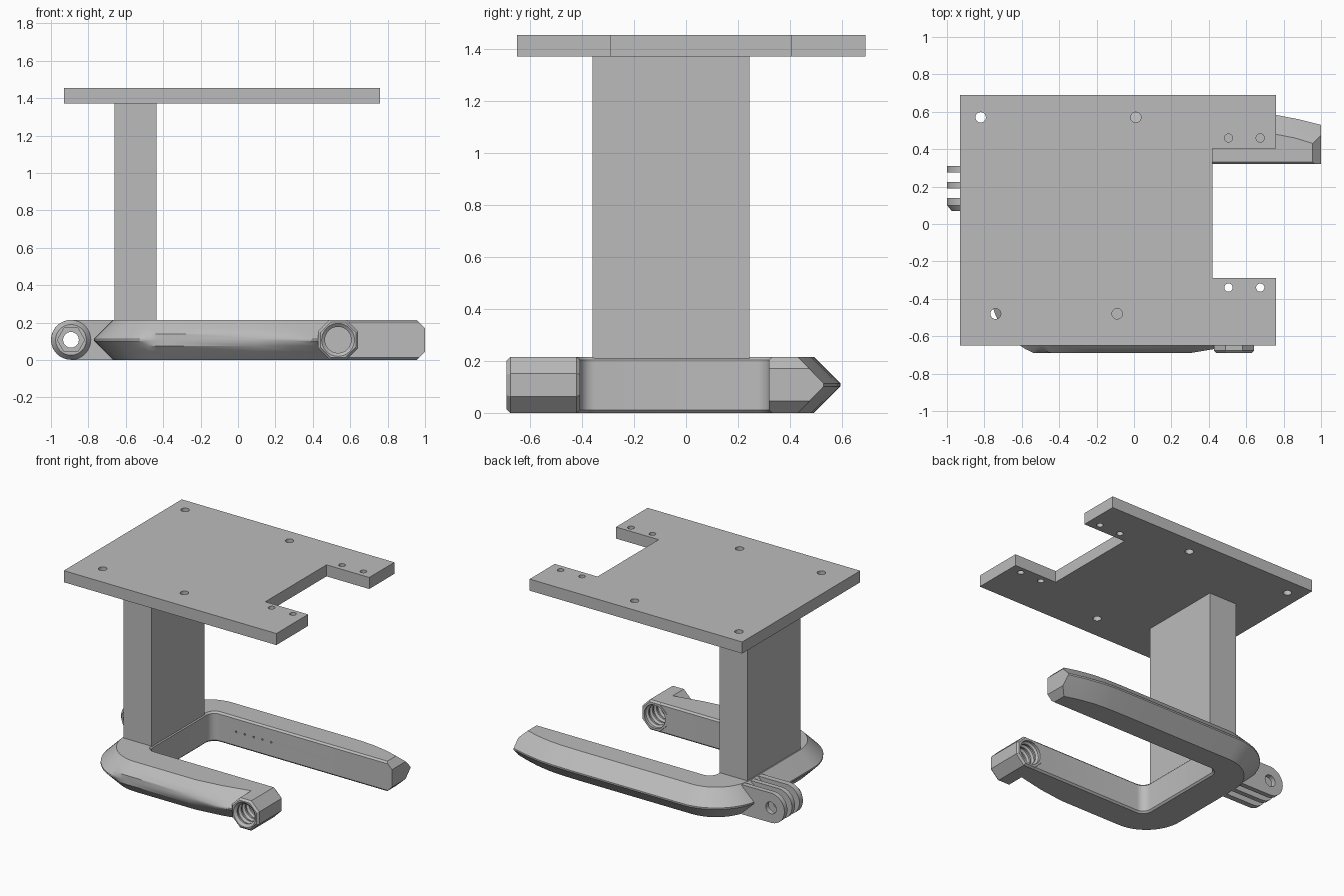
import bpy, bmesh, math
from mathutils import Vector

cube = bpy.data.objects.get("Cube")
if cube:
    bpy.data.objects.remove(cube, do_unlink=True)

H = 0.215            # height of the lower frame
MID = H / 2

grey = bpy.data.materials.new("plain grey")
grey.use_nodes = True
colour = (0.5, 0.5, 0.5, 1)
grey.diffuse_color = colour
grey.node_tree.nodes["Principled BSDF"].inputs["Base Color"].default_value = colour


def loft(name, rings):
    """Closed solid through rings that share a point count."""
    bm = bmesh.new()
    loops = [[bm.verts.new(p) for p in ring] for ring in rings]
    n = len(loops[0])
    for a, b in zip(loops, loops[1:]):
        for i in range(n):
            j = (i + 1) % n
            bm.faces.new((a[i], a[j], b[j], b[i]))
    bm.faces.new(loops[0])
    bm.faces.new(loops[-1])
    bmesh.ops.recalc_face_normals(bm, faces=bm.faces)
    mesh = bpy.data.meshes.new(name)
    bm.to_mesh(mesh)
    bm.free()
    mesh.materials.append(grey)
    obj = bpy.data.objects.new(name, mesh)
    bpy.context.collection.objects.link(obj)
    return obj


def slab(name, outline, z0, z1):
    return loft(name, [[(x, y, z) for x, y in outline] for z in (z0, z1)])


def arc(cx, cy, r, a0, a1, n=12):
    angles = [math.radians(a0 + (a1 - a0) * i / n) for i in range(n + 1)]
    return [(cx + r * math.cos(a), cy + r * math.sin(a)) for a in angles]


def turned(name, cx, cz, profile, sides=32, phase=0.0):
    """Stack of regular polygons along y; profile holds (radius, y)."""
    return loft(name, [[(x, y, z) for x, z in arc(cx, cz, r, phase, phase + 360, sides)[:-1]]
                       for r, y in profile])


def pin(x, y, r):
    return slab("hole_cutter", arc(x, y, r, 0, 360, 24)[:-1], 1.3, 1.5)


def cut(targets, cutters):
    for obj in targets:
        for c in cutters:
            c.hide_render = True
            mod = obj.modifiers.new("hole", 'BOOLEAN')
            mod.operation = 'DIFFERENCE'
            mod.solver = 'EXACT'
            mod.object = c
        bpy.context.view_layer.update()
        done = obj.evaluated_get(bpy.context.evaluated_depsgraph_get())
        mesh = bpy.data.meshes.new_from_object(done)
        obj.modifiers.clear()
        obj.data = mesh
    for c in cutters:
        bpy.data.objects.remove(c, do_unlink=True)


def inset(path, d):
    """Shift an open path to its right-hand side."""
    out = []
    for i, p in enumerate(path):
        a = Vector(path[max(i - 1, 0)])
        b = Vector(path[min(i + 1, len(path) - 1)])
        t = (b - a).normalized()
        out.append((p[0] + t.y * d, p[1] - t.x * d))
    return out


# Top plate with a notch and screw holes
plate = slab("top_plate", [(-0.93, -0.65), (0.76, -0.65), (0.76, -0.29), (0.42, -0.29),
                           (0.42, 0.405), (0.76, 0.405), (0.76, 0.69), (-0.93, 0.69)], 1.372, 1.455)
big = [(-0.82, 0.57), (0.01, 0.57), (-0.74, -0.48), (-0.09, -0.48)]
small = [(x, y) for x in (0.505, 0.675) for y in (0.46, -0.34)]
cut([plate], [pin(x, y, 0.028) for x, y in big] + [pin(x, y, 0.022) for x, y in small])

# Column
slab("column", [(-0.66, -0.36), (-0.437, -0.36), (-0.437, 0.245), (-0.66, 0.245)], 0.2, 1.374)

# U-shaped frame: wedge-edged outside, straight inside
outer = ([(0.5, -0.645), (0.42, -0.67), (0.3, -0.695), (0.1, -0.72)]
         + arc(-0.39, -0.34, 0.38, 270, 180) + arc(-0.39, 0.215, 0.38, 180, 90)
         + [(0.5, 0.595), (0.65, 0.592), (0.76, 0.583), (0.88, 0.56), (1.0, 0.53)])
inner = ([(1.0, 0.32)] + arc(-0.37, 0.26, 0.06, 90, 180, 6)
         + arc(-0.37, -0.35, 0.06, 180, 270, 6) + [(0.5, -0.41)])
rings = []
for z in (0, 0.012, 0.045, 0.075, 0.102, H - 0.102, H - 0.075, H - 0.045, H - 0.012, H):
    depth = min(z, H - z)
    tip = min(1.0, 0.955 + depth)
    o = inset(outer, 0.102 - depth)
    i = inset(inner, max(0.012 - depth, 0))
    o[0], i[-1] = (0.5, o[0][1]), (0.5, i[-1][1])
    o[-1], i[0] = (tip, o[-1][1]), (tip, i[0][1])
    rings.append([(x, max(y, -0.69), z) for x, y in o + i])
frame = loft("lower_frame", rings)

# Octagonal threaded boss at the end of the front arm
R = MID / math.cos(math.pi / 8)
boss = turned("threaded_boss", 0.535, MID,
              [(R - 0.014, -0.69), (R, -0.676), (R, -0.422), (R - 0.012, -0.408)], 8, 22.5)
thread = [(0.092, -0.72), (0.088, -0.69)]
for k in range(6):
    y = -0.675 + k * 0.045
    thread += [(0.07, y), (0.07, y + 0.012), (0.084, y + 0.022), (0.084, y + 0.034)]
thread += [(0.08, -0.38)]
cut([boss, frame], [turned("thread_cutter", 0.535, MID, thread)])

# Row of pin holes in the inner face of the back arm
cut([frame], [turned("pin_cutter", -0.24 + k * 0.07, 0.11, [(0.007, 0.3), (0.007, 0.34)], 8)
              for k in range(5)])

# Hinge fingers on the outer side
HX = -0.893
finger_outline = [(-0.66, 0.0)] + arc(HX, MID, MID - 0.001, 270, 90, 24) + [(-0.66, H - 0.002)]
fingers = []
for name, y0, y1 in (("hinge_finger_back", 0.275, 0.31), ("hinge_finger_middle", 0.19, 0.225),
                     ("hinge_finger_front", 0.1, 0.14)):
    fingers.append(loft(name, [[(x, y, z) for x, z in finger_outline] for y in (y0, y1)]))

# Tapered nut seat with hexagonal recess
seat = turned("nut_seat", HX, MID, [(0.082, 0.07), (0.106, 0.1), (0.106, 0.12)], 48)
cut([seat, fingers[2]], [turned("hex_cutter", HX, MID, [(0.073, 0.05), (0.073, 0.11)], 6)])
cut(fingers + [seat], [turned("bolt_cutter", HX, MID, [(0.042, 0.0), (0.042, 0.4)])])

# Smooth rounded faces, keep edges crisp
bpy.ops.object.select_all(action='DESELECT')
for obj in [frame, boss, seat, plate] + fingers:
    obj.select_set(True)
    bpy.context.view_layer.objects.active = obj
bpy.ops.object.shade_smooth_by_angle(angle=math.radians(28))
